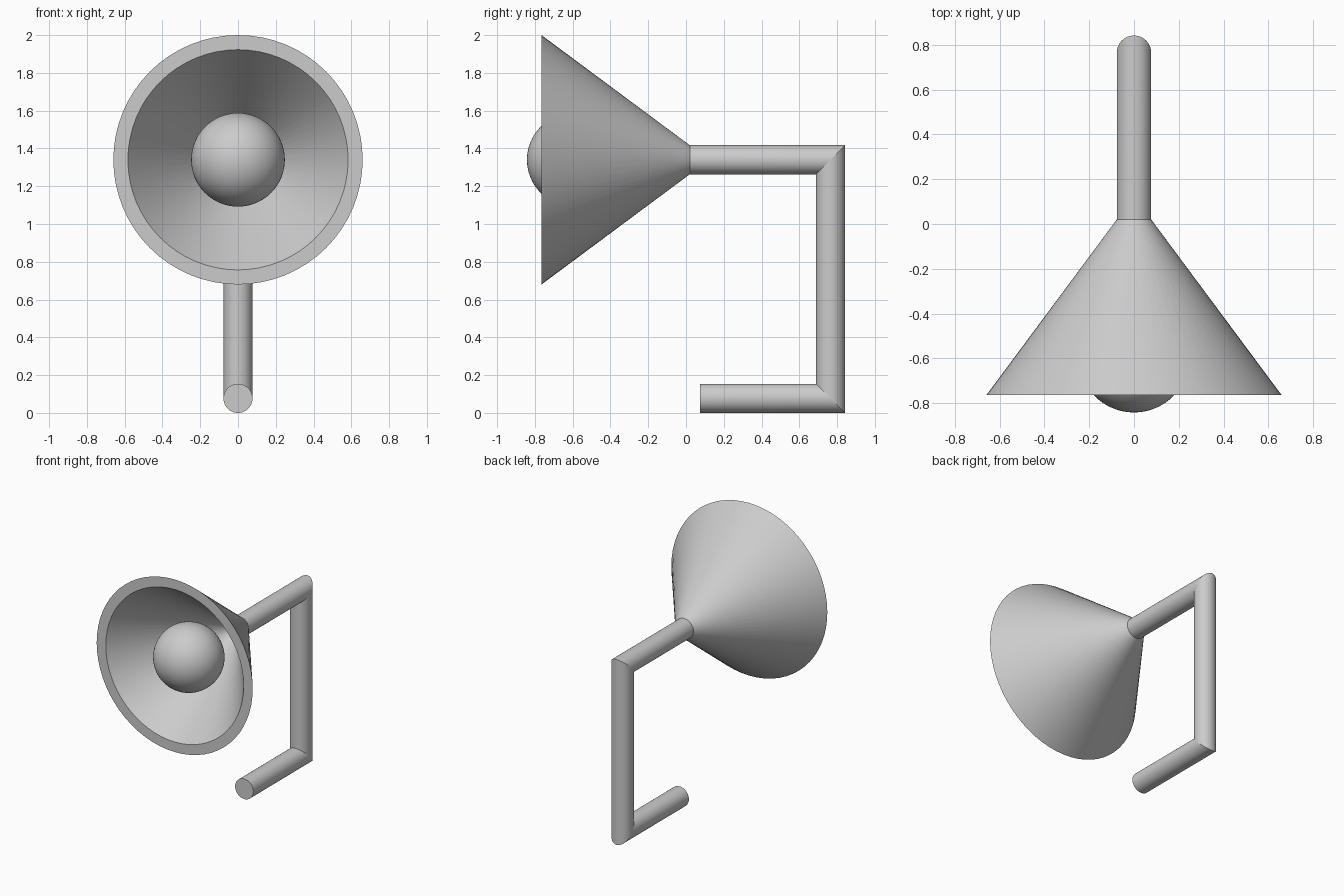
import bpy, bmesh
from math import sin, cos, tau

cube = bpy.data.objects.get("Cube")
if cube:
    bpy.data.objects.remove(cube, do_unlink=True)

grey = bpy.data.materials.new("plain_grey")
grey.use_nodes = True
colour = (0.6, 0.6, 0.6, 1)
grey.diffuse_color = colour
grey.node_tree.nodes["Principled BSDF"].inputs["Base Color"].default_value = colour

SIDES = 64
TUBE_R = 0.077
LOW_Z, HIGH_Z = TUBE_R, 1.34
BACK_Y, NECK_Y, RIM_Y = 0.765, 0.02, -0.765


def loft(name, ring_points):
    """Join rings, each a function of (cos, sin), with sharp edges at each ring, and cap the ends."""
    bm = bmesh.new()
    rings = [[bm.verts.new(point(cos(tau * i / SIDES), sin(tau * i / SIDES)))
              for i in range(SIDES)] for point in ring_points]
    for a, b in zip(rings, rings[1:]):
        for i in range(SIDES):
            j = (i + 1) % SIDES
            bm.faces.new((a[i], a[j], b[j], b[i])).smooth = True
    bm.faces.new(rings[0])
    bm.faces.new(rings[-1])
    for ring in rings:
        for i in range(SIDES):
            bm.edges.get((ring[i - 1], ring[i])).smooth = False
    bmesh.ops.recalc_face_normals(bm, faces=bm.faces)
    mesh = bpy.data.meshes.new(name)
    bm.to_mesh(mesh)
    bm.free()
    mesh.materials.append(grey)
    obj = bpy.data.objects.new(name, mesh)
    bpy.context.collection.objects.link(obj)
    return obj


# Bent stand: one round tube with two mitred corners
r = TUBE_R
loft("stand_tube", [
    lambda c, s: (r * c, 0.075, LOW_Z - r * s),
    lambda c, s: (r * c, BACK_Y + r * s, LOW_Z - r * s),
    lambda c, s: (r * c, BACK_Y + r * s, HIGH_Z + r * s),
    lambda c, s: (r * c, NECK_Y, HIGH_Z + r * s),
])


# Conical shade: outer wall, flat rim, inner wall narrowing to the neck
def shade_ring(radius, y):
    return lambda c, s: (radius * c, y, HIGH_Z + radius * s)


loft("lamp_shade", [
    shade_ring(TUBE_R, NECK_Y),
    shade_ring(0.66, RIM_Y),
    shade_ring(0.583, RIM_Y),
    shade_ring(0.002, NECK_Y - 0.005),
])

# Round bulb floating in the shade
bpy.ops.mesh.primitive_uv_sphere_add(segments=64, ring_count=32, radius=0.248,
                                     location=(0, -0.594, HIGH_Z))
bulb = bpy.context.object
bulb.name = "bulb"
bulb.data.materials.append(grey)
bpy.ops.object.shade_smooth()
